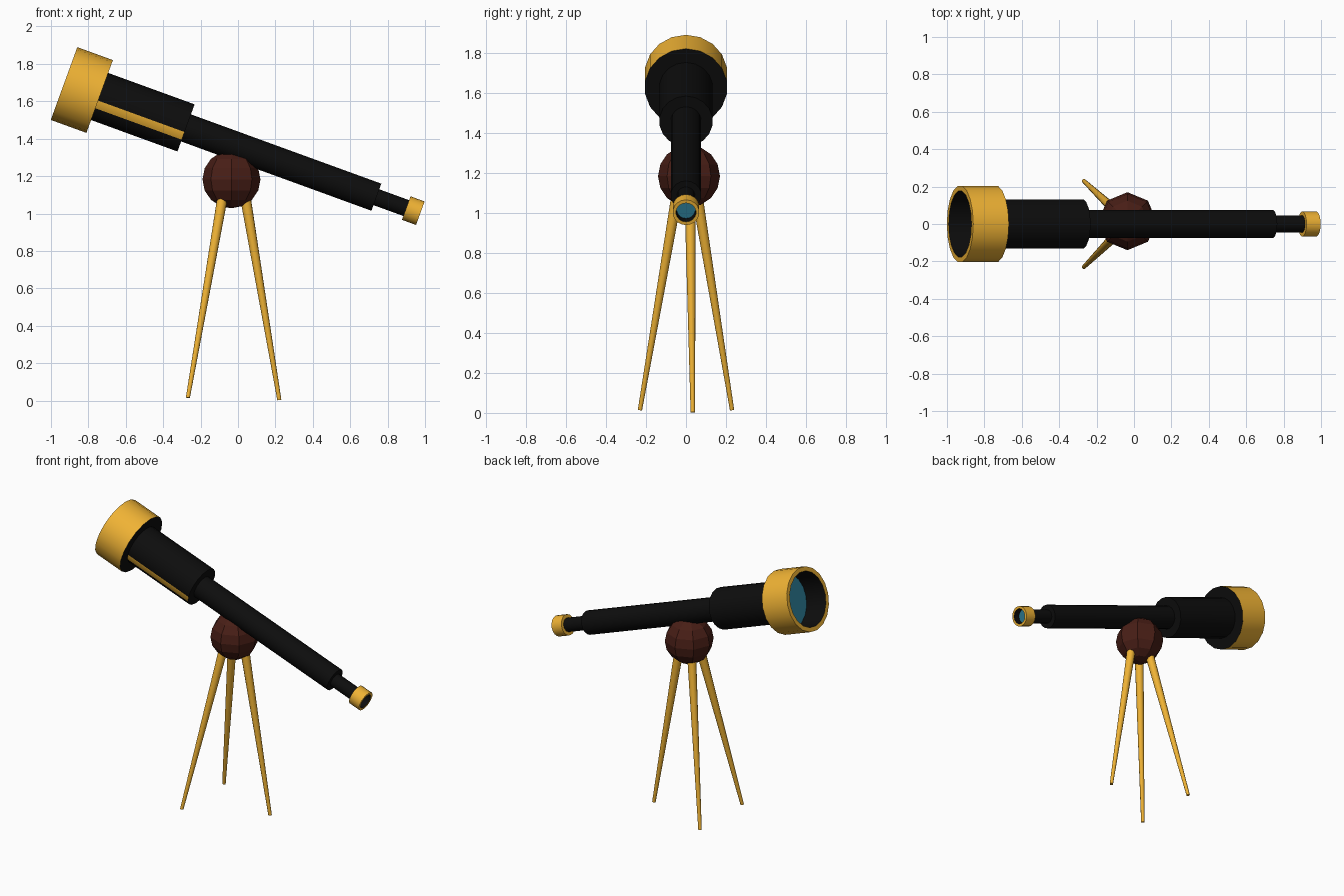
import bpy, bmesh
from math import sin, cos, radians
from mathutils import Vector

if "Cube" in bpy.data.objects:
    bpy.data.objects.remove(bpy.data.objects["Cube"])

TILT = radians(20)
FRONT = Vector((-0.93, 0, 1.695))               # centre of the open front end
AXIS = Vector((cos(TILT), 0, -sin(TILT)))       # runs toward the eyepiece
UP = Vector((sin(TILT), 0, cos(TILT)))
SIDE = Vector((0, 1, 0))
SIDES = 18


def material(name, rgb):
    m = bpy.data.materials.new(name)
    m.diffuse_color = (*rgb, 1)
    m.use_nodes = True
    m.node_tree.nodes["Principled BSDF"].inputs["Base Color"].default_value = m.diffuse_color
    return m


GOLD = material("gold", (0.87, 0.45, 0.035))
BLACK = material("black", (0.004, 0.004, 0.004))
BROWN = material("brown", (0.065, 0.013, 0.008))
BLUE = material("blue", (0.025, 0.2, 0.3))


def finish(name, bm, mats, smooth=True):
    bmesh.ops.recalc_face_normals(bm, faces=bm.faces[:])
    me = bpy.data.meshes.new(name)
    bm.to_mesh(me)
    bm.free()
    for m in mats:
        me.materials.append(m)
    ob = bpy.data.objects.new(name, me)
    bpy.context.collection.objects.link(ob)
    if smooth:
        bpy.ops.object.select_all(action='DESELECT')
        ob.select_set(True)
        bpy.context.view_layer.objects.active = ob
        bpy.ops.object.shade_smooth_by_angle(angle=radians(30))
    return ob


def lathe(name, profile, mats, seg_mats=None, stripe=None):
    """Spin (distance, radius) points round the tube axis; both ends are capped.
    seg_mats: material index for start cap, each segment, end cap."""
    seg_mats = seg_mats or [0] * (len(profile) + 1)
    bm = bmesh.new()
    rings = []
    for t, r in profile:
        ring = []
        for k in range(SIDES):
            a = radians(90 + k * 360 / SIDES)
            ring.append(bm.verts.new(FRONT + AXIS * t + (SIDE * cos(a) + UP * sin(a)) * r))
        rings.append(ring)
    bm.faces.new(rings[0]).material_index = seg_mats[0]
    for i in range(len(rings) - 1):
        a, b = rings[i], rings[i + 1]
        for k in range(SIDES):
            n = (k + 1) % SIDES
            f = bm.faces.new((a[k], a[n], b[n], b[k]))
            f.material_index = 1 if k == stripe else seg_mats[i + 1]
    bm.faces.new(rings[-1]).material_index = seg_mats[-1]
    return finish(name, bm, mats)


# Flared front hood: black back face, gold shell and rim, black bore
lathe("front_hood", [(0.2025, 0.207), (0, 0.207), (0, 0.178), (0.165, 0.178)],
      [GOLD, BLACK], [1, 0, 0, 1, 1])
lathe("front_lens", [(0.155, 0.176), (0.164, 0.176)], [BLUE])

# Stepped tubes; the large one carries a gold stripe on the front side
lathe("main_barrel", [(0.19, 0.134), (0.694, 0.134)], [BLACK, GOLD], stripe=5)
lathe("middle_tube", [(0.66, 0.077), (1.777, 0.077)], [BLACK])
lathe("thin_tube", [(1.74, 0.045), (1.955, 0.045)], [BLACK])

# Eyepiece with recessed lens
lathe("eyepiece", [(1.947, 0.067), (2.027, 0.067), (2.027, 0.05), (1.975, 0.05)],
      [GOLD, BLACK], [0, 0, 0, 1, 1])
lathe("eye_lens", [(1.976, 0.047), (1.985, 0.047)], [BLUE])

# Faceted ball mount
bm = bmesh.new()
bmesh.ops.create_uvsphere(bm, u_segments=8, v_segments=8, radius=0.155)
bmesh.ops.translate(bm, verts=bm.verts[:], vec=(-0.035, 0.015, 1.183))
finish("ball_mount", bm, [BROWN], smooth=False)


# Tapered tripod legs
def leg(name, top, foot):
    top, foot = Vector(top), Vector(foot)
    d = top - foot
    bm = bmesh.new()
    bmesh.ops.create_cone(bm, cap_ends=True, segments=12, radius1=0.011,
                          radius2=0.029, depth=d.length)
    bmesh.ops.rotate(bm, verts=bm.verts[:], matrix=d.to_track_quat('Z', 'Y').to_matrix())
    bmesh.ops.translate(bm, verts=bm.verts[:], vec=(top + foot) / 2)
    finish(name, bm, [GOLD])


leg("left_front_leg", (-0.077, -0.04, 1.12), (-0.268, -0.23, 0.015))
leg("left_back_leg", (-0.077, 0.05, 1.12), (-0.268, 0.23, 0.015))
leg("right_leg", (0.034, 0.02, 1.12), (0.221, 0.034, 0.003))
